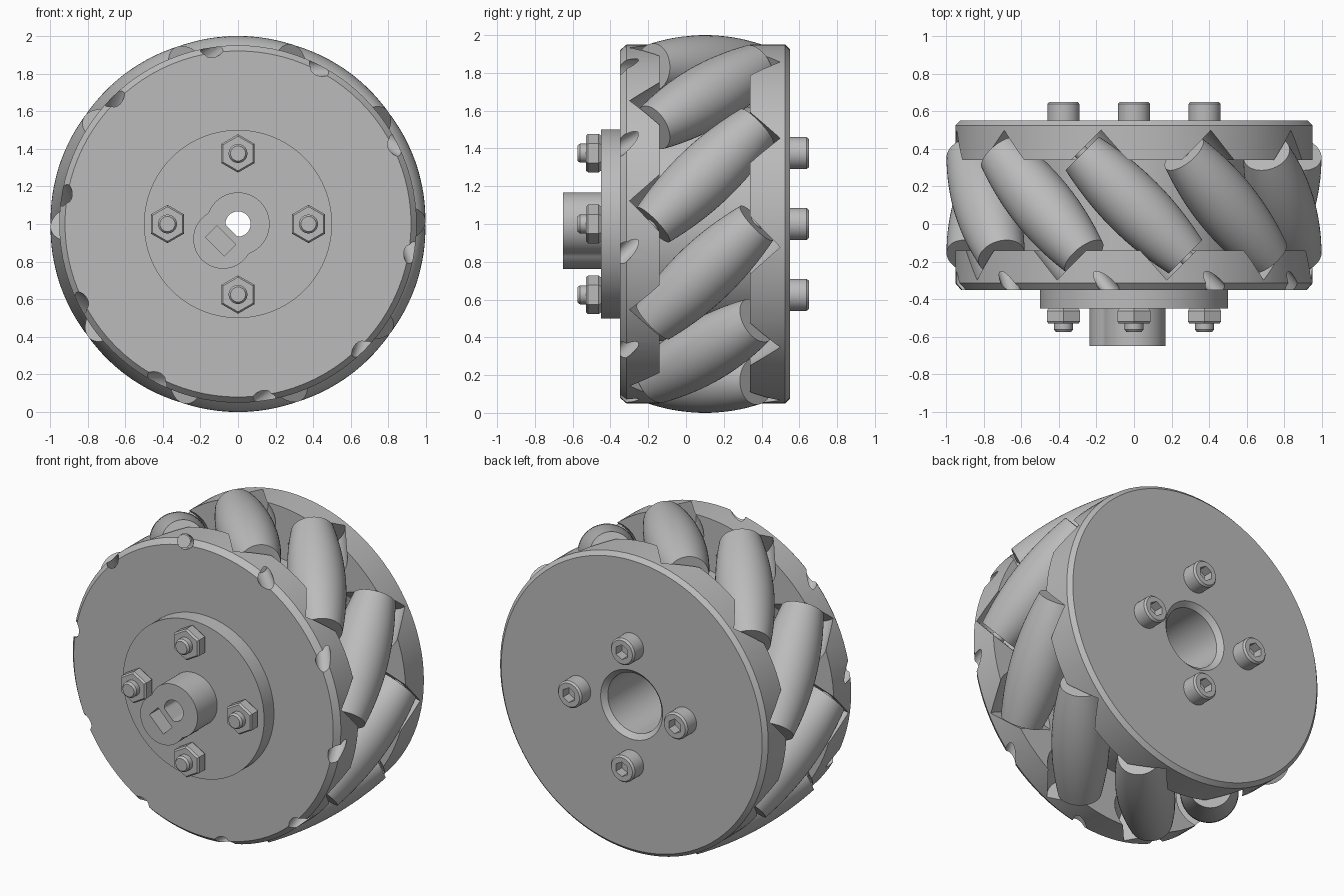
import bpy, bmesh
from math import sin, cos, pi, sqrt, radians
from mathutils import Matrix, Vector

cube = bpy.data.objects.get("Cube")
if cube:
    bpy.data.objects.remove(cube)

grey = bpy.data.materials.new("plain_grey")
grey.use_nodes = True
colour = (0.5, 0.5, 0.5, 1)
grey.diffuse_color = colour
grey.node_tree.nodes["Principled BSDF"].inputs["Base Color"].default_value = colour

# wheel axle runs along y through the wheel centre
AXLE = Matrix.Translation((0, 0, 1)) @ Matrix.Rotation(-pi / 2, 4, 'X')
COUNT, ROLLER_DIST = 10, 0.83


def loft(bm, rings, mat, closed):
    """Join rings of points; closed loops back, otherwise the ends are capped."""
    rows = [[bm.verts.new(mat @ Vector(p)) for p in ring] for ring in rings]
    n = len(rows[0])
    pairs = list(zip(rows, rows[1:])) + ([(rows[-1], rows[0])] if closed else [])
    for a, b in pairs:
        for i in range(n):
            j = (i + 1) % n
            bm.faces.new((a[i], a[j], b[j], b[i]))
    if not closed:
        bm.faces.new(rows[0][::-1])
        bm.faces.new(rows[-1])


def lathe(bm, profile, mat=AXLE, sides=96, closed=False, phase=0.0):
    turn = [phase + 2 * pi * i / sides for i in range(sides)]
    loft(bm, [[(r * cos(a), r * sin(a), h) for a in turn] for r, h in profile], mat, closed)


def prism(bm, outline, low, high):
    """Extrude an (x, z) outline along y, relative to the wheel centre."""
    loft(bm, [[(x, -z, h) for x, z in outline] for h in (low, high)], AXLE, False)


def finish(bm, name, smooth=True):
    bmesh.ops.recalc_face_normals(bm, faces=bm.faces[:])
    mesh = bpy.data.meshes.new(name)
    bm.to_mesh(mesh)
    bm.free()
    mesh.materials.append(grey)
    obj = bpy.data.objects.new(name, mesh)
    bpy.context.collection.objects.link(obj)
    if smooth:
        shade(obj)
    return obj


def shade(obj):
    bpy.ops.object.select_all(action='DESELECT')
    obj.select_set(True)
    bpy.context.view_layer.objects.active = obj
    bpy.ops.object.shade_smooth_by_angle(angle=radians(30))


def carve(obj, bm):
    """Subtract the solids in bm from obj."""
    cutter = finish(bm, "cutter", False)
    cutter.hide_render = True
    mod = obj.modifiers.new("carve", 'BOOLEAN')
    mod.operation, mod.solver, mod.object = 'DIFFERENCE', 'EXACT', cutter
    mod.use_self = True
    graph = bpy.context.evaluated_depsgraph_get()
    mesh = bpy.data.meshes.new_from_object(obj.evaluated_get(graph))
    obj.modifiers.clear()
    obj.data = mesh
    bpy.data.objects.remove(cutter)
    shade(obj)


def roller_frame(i):
    tilt = Vector((1, -1, 0)).to_track_quat('Z', 'Y').to_matrix().to_4x4()
    spin = Matrix.Rotation(2 * pi * i / COUNT, 4, 'Y')
    return (Matrix.Translation((0, 0, 1)) @ spin
            @ Matrix.Translation((0, 0.1, ROLLER_DIST)) @ tilt)


# wheel body: two chamfered discs on a hollow core
bm = bmesh.new()
lathe(bm, [(0.08, -0.35), (0.92, -0.35), (0.95, -0.315), (0.95, -0.14), (0.62, -0.14),
           (0.62, 0.34), (0.95, 0.34), (0.95, 0.525), (0.925, 0.55), (0.22, 0.55),
           (0.19, 0.52), (0.19, -0.25), (0.08, -0.25)], closed=True)
body = finish(bm, "wheel_body", False)

# roller pockets and the axle holes that break the front rim
bm = bmesh.new()
for i in range(COUNT):
    lathe(bm, [(0.19, -0.405), (0.19, 0.405)], roller_frame(i), 40)
    lathe(bm, [(0.045, 0.39), (0.045, 0.8)], roller_frame(i), 20)
carve(body, bm)

# barrel rollers, shaped so that each touches the rolling circle
steps = [0.388 * k / 8 for k in range(-8, 9)]
barrel = [(1 - sqrt(ROLLER_DIST ** 2 + s * s / 2), s) for s in steps]
bm = bmesh.new()
lathe(bm, barrel, Matrix(), 48)
first = finish(bm, "roller_1")
for i in range(COUNT):
    roller = first if i == 0 else first.copy()
    roller.name = f"roller_{i + 1}"
    roller.matrix_world = roller_frame(i)
    if i:
        bpy.context.collection.objects.link(roller)

# roller axle pins
bm = bmesh.new()
for i in range(COUNT):
    lathe(bm, [(0.04, -0.42), (0.04, 0.42)], roller_frame(i), 20)
finish(bm, "roller_pins")

# hub flange
bm = bmesh.new()
lathe(bm, [(0.08, -0.45), (0.5, -0.45), (0.5, -0.35), (0.08, -0.35)], closed=True)
finish(bm, "hub_flange")

# shaft boss: round with a lobe towards the lower corner
outline = []
for k in range(96):
    a = 2 * pi * k / 96
    along = 0.113 * cos(a - radians(225))
    across = 0.113 * sin(a - radians(225))
    lobe = along + sqrt(max(0.158 ** 2 - across ** 2, 0))
    r = max(0.168, lobe)
    outline.append((r * cos(a), r * sin(a)))
bm = bmesh.new()
prism(bm, outline, -0.65, -0.44)
boss = finish(bm, "shaft_boss", False)

# D-shaped bore and slot for a captive nut
bore = []
for k in range(48):
    a = 2 * pi * k / 48
    c = cos(a - radians(225))
    r = min(0.067, 0.05 / c) if c > 0 else 0.067
    bore.append((r * cos(a), r * sin(a)))
bm = bmesh.new()
prism(bm, bore, -0.7, -0.4)
diag = Vector((1, -1)).normalized()
side = Vector((1, 1)).normalized()
mid = Vector((-0.093, -0.09))
slot = [mid + diag * u * 0.07 + side * v * 0.043
        for u, v in ((-1, -1), (1, -1), (1, 1), (-1, 1))]
prism(bm, slot, -0.7, -0.53)
carve(boss, bm)

# four bolts: socket heads at the back, nuts and rod ends at the front
nuts, rods, heads, sockets = (bmesh.new() for _ in range(4))
for k in range(4):
    spot = AXLE @ Matrix.Translation((0.375 * cos(k * pi / 2), 0.375 * sin(k * pi / 2), 0))
    lathe(nuts, [(0.092, -0.53), (0.102, -0.518), (0.102, -0.462), (0.092, -0.45)],
          spot, 6, phase=pi / 2)
    lathe(rods, [(0.04, -0.575), (0.05, -0.562), (0.05, -0.44)], spot, 32)
    lathe(heads, [(0.085, 0.545), (0.085, 0.638), (0.075, 0.65)], spot, 40)
    lathe(sockets, [(0.047, 0.59), (0.047, 0.7)], spot, 6, phase=pi / 2)
finish(nuts, "nuts")
finish(rods, "bolt_ends")
carve(finish(heads, "bolt_heads", False), sockets)
